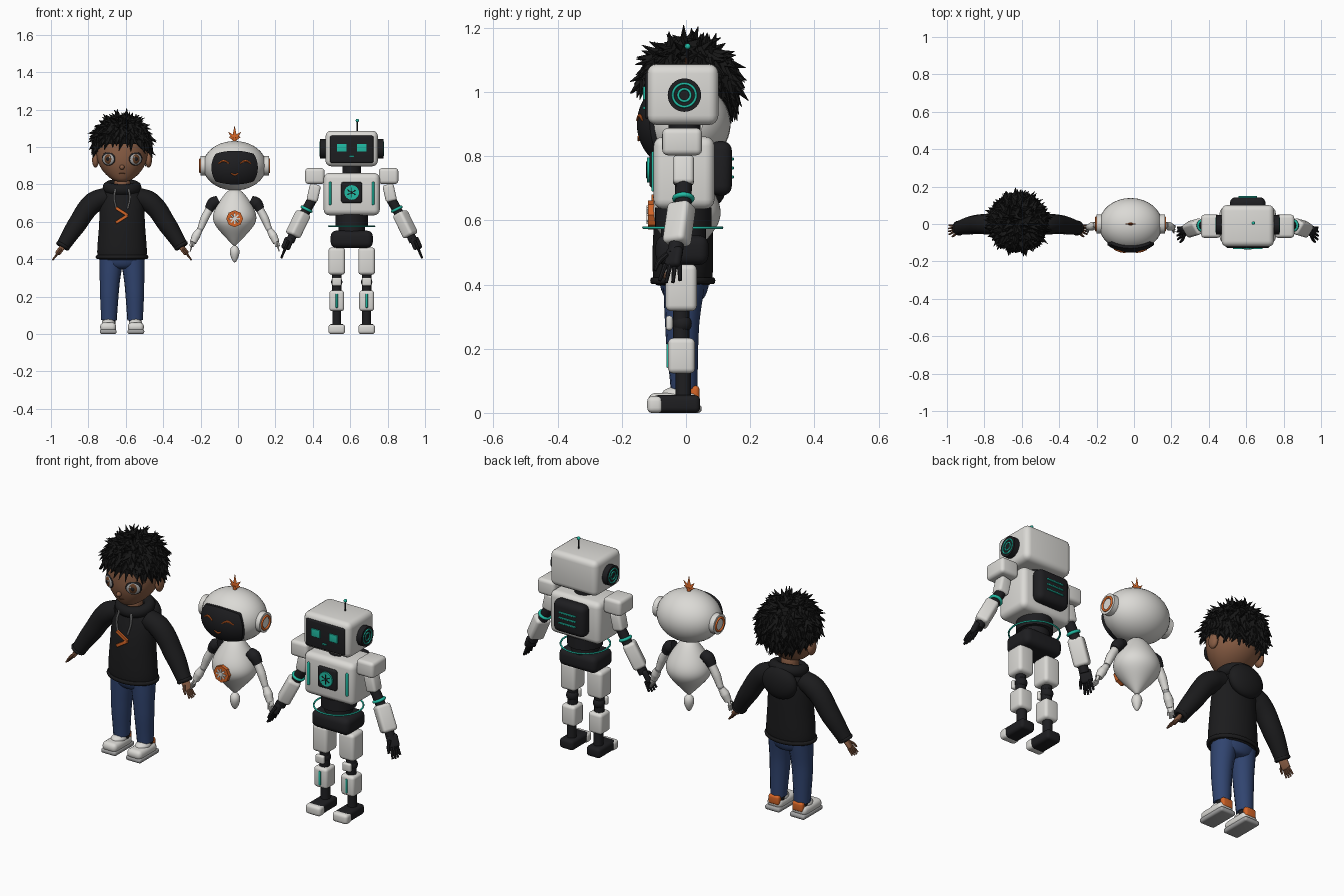
import bpy, bmesh, math, random
from mathutils import Vector, Matrix

random.seed(4)
if "Cube" in bpy.data.objects:
    bpy.data.objects.remove(bpy.data.objects["Cube"])


def colour(name, r, g, b):
    m = bpy.data.materials.new(name)
    m.use_nodes = True
    m.diffuse_color = (r, g, b, 1)
    m.node_tree.nodes["Principled BSDF"].inputs["Base Color"].default_value = (r, g, b, 1)
    return m


white = colour("shell white", .71, .70, .67)
black = colour("panel black", .013, .013, .015)
cloth = colour("hoodie black", .011, .011, .012)
hairc = colour("hair black", .008, .008, .008)
skin = colour("brown skin", .25, .11, .058)
denim = colour("denim blue", .03, .058, .16)
orange = colour("orange", .66, .13, .02)
teal = colour("teal", .015, .5, .37)
grey = colour("grey", .36, .36, .36)
iris = colour("iris brown", .13, .05, .02)


# Turn a bmesh into an object, smooth except at sharp edges
def finish(bm, name, mat, matrix=Matrix(), angle=42, subsurf=0):
    bm.transform(matrix)
    bmesh.ops.recalc_face_normals(bm, faces=bm.faces)
    for f in bm.faces:
        f.smooth = angle > 0
    for e in bm.edges:
        e.smooth = e.calc_face_angle(0) < math.radians(angle)
    me = bpy.data.meshes.new(name)
    bm.to_mesh(me)
    bm.free()
    me.materials.append(mat)
    ob = bpy.data.objects.new(name, me)
    bpy.context.collection.objects.link(ob)
    if subsurf:
        ob.modifiers.new("round", "SUBSURF").levels = subsurf
        ob.modifiers["round"].render_levels = subsurf
    return ob


def box(name, centre, size, mat, r=.015, rot=Matrix()):
    bm = bmesh.new()
    bmesh.ops.create_cube(bm, size=1)
    bmesh.ops.scale(bm, vec=size, verts=bm.verts)
    bmesh.ops.bevel(bm, geom=bm.edges[:], offset=min(r, min(size) * .45), segments=4,
                    profile=.5, affect="EDGES")
    return finish(bm, name, mat, Matrix.Translation(centre) @ rot)


def aim(d):
    return Vector((0, 0, 1)).rotation_difference(Vector(d)).to_matrix().to_4x4()


def beam(name, a, b, w, d, mat, r=.012):
    a, b = Vector(a), Vector(b)
    return box(name, (a + b) / 2, (w, d, (b - a).length), mat, r, aim(b - a))


def ball(name, centre, radii, mat, turn=0):
    bm = bmesh.new()
    bmesh.ops.create_uvsphere(bm, u_segments=32, v_segments=20, radius=1)
    m = Matrix.Translation(centre) @ Matrix.Rotation(turn, 4, "Z") @ Matrix.Diagonal((*radii, 1))
    return finish(bm, name, mat, m)


def disc(name, centre, r, depth, mat, axis=(0, 1, 0), n=32):
    bm = bmesh.new()
    bmesh.ops.create_cone(bm, cap_ends=True, segments=n, radius1=r, radius2=r, depth=depth)
    return finish(bm, name, mat, Matrix.Translation(centre) @ aim(axis))


def ring(name, centre, R, r, mat, axis=(0, 1, 0), squash=1):
    bm = bmesh.new()
    n, k = 40, 10
    rows = []
    for i in range(n):
        a = math.tau * i / n
        rows.append([bm.verts.new(((R + r * math.cos(math.tau * j / k)) * math.cos(a),
                                   (R + r * math.cos(math.tau * j / k)) * math.sin(a) * squash,
                                   r * math.sin(math.tau * j / k))) for j in range(k)])
    for i in range(n):
        p, q = rows[i], rows[(i + 1) % n]
        for j in range(k):
            bm.faces.new((p[j], q[j], q[(j + 1) % k], p[(j + 1) % k]))
    return finish(bm, name, mat, Matrix.Translation(centre) @ aim(axis))


# Smooth tapered tube through points, each with a radius
def tube(name, pts, radii, mat, res=4):
    cu = bpy.data.curves.new(name, "CURVE")
    cu.dimensions, cu.bevel_depth, cu.bevel_resolution = "3D", 1, res
    cu.resolution_u, cu.use_fill_caps = 8, True
    sp = cu.splines.new("BEZIER")
    sp.bezier_points.add(len(pts) - 1)
    for bp, p, r in zip(sp.bezier_points, pts, radii):
        bp.co, bp.radius = p, r
        bp.handle_left_type = bp.handle_right_type = "AUTO"
    tmp = bpy.data.objects.new(name, cu)
    bm = bmesh.new()
    me = tmp.to_mesh()
    bm.from_mesh(me)
    tmp.to_mesh_clear()
    bpy.data.objects.remove(tmp)
    return finish(bm, name, mat)


# Stack of ellipses: (height, half width, half depth, y shift)
def loft(name, x, rings, mat, n=20):
    bm = bmesh.new()
    rows = [[bm.verts.new((x + rx * math.cos(math.tau * i / n), y + ry * math.sin(math.tau * i / n), z))
             for i in range(n)] for z, rx, ry, y in rings]
    for p, q in zip(rows, rows[1:]):
        for i in range(n):
            bm.faces.new((p[i], p[(i + 1) % n], q[(i + 1) % n], q[i]))
    bm.faces.new(rows[0])
    bm.faces.new(rows[-1])
    return finish(bm, name, mat, angle=180, subsurf=2)


# Palm, four fingers side by side in y, and a forward thumb
def hand(name, wrist, d, size, mat):
    w, d = Vector(wrist), Vector(d).normalized()
    side, fwd = Vector((0, 1, 0)), Vector((0, -1, 0))
    beam(name + "_palm", w - d * size * .1, w + d * size * .5, size * .25, size * .52, mat, .02)
    for i in range(4):
        k = i - 1.5
        base = w + d * size * .42 + side * k * size * .13
        tip = w + d * size * (1.0 - .06 * abs(k)) + side * k * size * .19
        tube(f"{name}_finger_{i + 1}", (base, tip), (size * .075, size * .05), mat, 2)
    base = w + d * size * .1 + fwd * size * .2
    tube(name + "_thumb", (base, base + d * size * .25 + fwd * size * .2,
                           base + d * size * .5 + fwd * size * .26),
         (size * .08, size * .075, size * .05), mat, 2)


# ---------- Boy ----------
X = -.62
loft("hoodie_body", X, [(.395, .12, .08, -.01), (.40, .133, .092, -.01), (.45, .137, .097, -.01),
                        (.56, .125, .095, -.01), (.66, .122, .088, -.005), (.73, .118, .074, 0),
                        (.775, .085, .06, 0), (.80, .05, .045, 0)], cloth)
ring("hoodie_hem", (X, -.01, .412), .13, .011, cloth, (0, 0, 1), .72)
ring("hood_collar", (X, .008, .785), .074, .03, cloth, (0, -.22, 1), .9)
ball("hood_back", (X, .085, .73), (.1, .045, .085), cloth)
loft("boy_neck", X, [(.74, .045, .045, 0), (.79, .045, .045, 0), (.87, .045, .045, 0)], skin)
loft("boy_head", X, [(.815, .03, .03, -.05), (.825, .055, .055, -.04), (.86, .098, .094, -.02),
                     (.91, .13, .125, -.008), (.97, .142, .135, 0), (1.04, .137, .13, 0),
                     (1.10, .1, .1, 0), (1.13, .04, .04, 0)], skin)
ball("nose", (X, -.131, .892), (.013, .014, .013), skin)
tube("mouth", ((X - .02, -.107, .862), (X, -.111, .858), (X + .02, -.107, .862)), (.003,) * 3, iris, 2)
for z in (.70,):
    for s in (-1, 1):
        tube("hood_string", ((X + s * .035, -.075, .775), (X + s * .042, -.088, .73),
                             (X + s * .03, -.098, .67)), (.005,) * 3, grey, 2)
for z in (.675, .595):
    beam("chest_chevron", (X - .033, -.102, z), (X + .03, -.102, .635), .016, .012, orange, .002)

for s, side in ((-1, "right"), (1, "left")):
    def P(o, y, z):
        return (X + s * o, y, z)
    ball(side + "_ear", P(.142, .015, .93), (.018, .03, .04), skin)
    t = s * .5
    ball(side + "_eye_rim", P(.072, -.106, .938), (.041, .013, .037), black, t)
    ball(side + "_eye_white", P(.0725, -.109, .936), (.036, .013, .032), grey, t)
    ball(side + "_iris", P(.0725, -.112, .936), (.026, .013, .028), iris, t)
    ball(side + "_pupil", P(.073, -.1155, .936), (.014, .012, .015), black, t)
    ball(side + "_eye_glint", P(.066, -.1265, .945), (.005, .004, .005), white, t)
    tube(side + "_sleeve", (P(.08, 0, .735), P(.15, 0, .705), P(.245, -.005, .58), P(.318, -.022, .468)),
         (.05, .056, .05, .037), cloth)
    ring(side + "_cuff", P(.316, -.022, .472), .029, .011, cloth, (s * .5, -.1, -.85))
    hand(side + "_hand", P(.322, -.022, .46), (s * .6, -.12, -.78), .085, skin)
    # Legs and shoes
    tube(side + "_jean_leg", (P(.056, -.005, .42), P(.066, -.012, .27), P(.07, -.006, .075)),
         (.066, .053, .042), denim)
    disc(side + "_sock", P(.07, 0, .07), .034, .06, black, (0, 0, 1))
    box(side + "_sole", P(.074, -.035, .013), (.09, .168, .026), grey, .012)
    box(side + "_shoe_upper", P(.074, -.04, .037), (.086, .155, .05), white, .022)
    ball(side + "_shoe_tongue", P(.072, -.025, .058), (.036, .05, .024), white)
    box(side + "_heel_tab", P(.071, .027, .06), (.064, .03, .05), orange, .012)
loft("jean_hips", X, [(.345, .05, .045, 0), (.36, .1, .066, -.005), (.40, .122, .08, -.005),
                      (.45, .12, .08, -.005)], denim)

# Hair: a cap above the slanted hairline, covered in spiky locks
C, R = Vector((X, .008, 1.015)), Vector((.147, .148, .14))


def above(p, drop=0):
    return p.z > .975 - .4 * p.y - drop


bm = bmesh.new()
bmesh.ops.create_uvsphere(bm, u_segments=32, v_segments=24, radius=1)
bm.transform(Matrix.Translation(C) @ Matrix.Diagonal((*R, 1)))
bmesh.ops.delete(bm, geom=[v for v in bm.verts if not above(v.co, .02)], context="VERTS")
finish(bm, "hair_cap", hairc)
bm = bmesh.new()
count = 620
for i in range(count):
    h = 1 - 2 * (i + .5) / count
    a = i * math.pi * (3 - math.sqrt(5))
    n = Vector((math.cos(a), math.sin(a), 0)) * math.sqrt(1 - h * h) + Vector((0, 0, h))
    p = C + n * R
    if above(p):
        down = Vector((0, 0, -1)) + n * n.z
        d = (down + n * .32 + Vector([random.uniform(-.5, .5) for _ in range(3)])).normalized()
        L = random.uniform(.045, .07)
        bmesh.ops.create_cone(bm, segments=4, radius1=.017, radius2=.001, depth=L, cap_ends=True,
                              matrix=Matrix.Translation(p + d * L * .35) @ aim(d))
finish(bm, "hair_locks", hairc, angle=0)

# ---------- Floating robot ----------
X, Z = -.018, .9
ball("float_head", (X, -.003, Z), (.17, .142, .132), white)


def dome(x, z, out=0):
    k = max(.02, 1 - (x / .182) ** 2 - (z / .15) ** 2)
    return Vector((X + x, -.003 - (.15 + out) * math.sqrt(k), Z + z))


bm = bmesh.new()
bmesh.ops.create_grid(bm, x_segments=24, y_segments=24, size=1)
for v in bm.verts:
    u, w = v.co.x, v.co.y
    v.co = dome(.124 * u * math.sqrt(1 - .33 * w * w), .09 * w * math.sqrt(1 - .33 * u * u) - .01)
edge = bmesh.ops.extrude_face_region(bm, geom=bm.faces[:])["geom"]
for v in edge:
    if isinstance(v, bmesh.types.BMVert):
        v.co.y += .04
finish(bm, "float_visor", black)
for s in (-1, 1):
    tube("float_eye", [dome(s * .058 + o, .018 + h, .002) for o, h in ((-.029, -.006), (0, .008), (.029, -.006))],
         (.003, .006, .003), orange, 2)
tube("float_mouth", [dome(o, h - .044, .002) for o, h in ((-.02, .004), (0, -.005), (.02, .004))],
     (.003, .005, .003), orange, 2)
# Leafy tuft
for lean, L in ((0, .07), (-.75, .05), (.75, .05), (-1.3, .034), (1.3, .034)):
    bm = bmesh.new()
    bmesh.ops.create_cone(bm, segments=8, radius1=.015, radius2=.001, depth=L, cap_ends=True)
    finish(bm, "tuft_leaf", orange, Matrix.Translation((X, 0, 1.045)) @ Matrix.Diagonal((1, .4, 1, 1))
           @ Matrix.Rotation(lean, 4, "Y") @ Matrix.Translation((0, 0, L * .45)))
disc("tuft_stem", (X, 0, 1.035), .009, .03, orange, (0, 0, 1))
loft("float_body", X, [(z, r, r * .93, 0) for z, r in
                       ((.775, .025), (.755, .05), (.71, .083), (.66, .113), (.615, .122), (.575, .104),
                        (.53, .062), (.49, .024), (.472, .006))], white)
loft("float_tail", X, [(z, r, r, 0) for z, r in
                       ((.383, .004), (.395, .014), (.425, .026), (.45, .027), (.468, .016), (.474, .006))], white)
disc("float_emblem", (X, -.108, .617), .045, .022, orange, n=8)
for i in range(4):
    a = math.pi * i / 4
    v = Vector((math.cos(a), 0, math.sin(a))) * .029
    c = Vector((X, -.12, .617))
    beam("emblem_petal", c - v, c + v, .008, .006, white, .001)
for s, side in ((-1, "right"), (1, "left")):
    def P(o, y, z):
        return (X + s * o, y, z)
    disc(f"float_{side}_ear", P(.165, 0, Z), .052, .036, white, (1, 0, 0))
    ring(f"float_{side}_ear_ring", P(.184, 0, Z), .034, .006, orange, (1, 0, 0))
    tube(f"float_{side}_shoulder", (P(.085, 0, .715), P(.115, 0, .70), P(.138, 0, .665)), (.026, .032, .024), black)
    tube(f"float_{side}_upper_arm", (P(.13, 0, .675), P(.16, -.003, .62), P(.182, -.005, .565)),
         (.021, .022, .017), white)
    ball(f"float_{side}_elbow", P(.185, -.006, .56), (.016,) * 3, grey)
    tube(f"float_{side}_forearm", (P(.188, -.006, .555), P(.206, -.012, .525), P(.222, -.018, .49)),
         (.017, .023, .018), white)
    hand(f"float_{side}_hand", P(.223, -.018, .495), (s * .25, -.1, -.9), .058, white)

# ---------- Boxy robot ----------
X = .608
box("box_head", (X, -.01, .992), (.28, .222, .19), white, .03)
box("face_plate", (X, -.118, .988), (.232, .02, .146), black, .02)
for s in (-1, 1):
    box("square_eye", (X + s * .053, -.13, .996), (.052, .008, .042), teal, .002)
box("small_mouth", (X, -.13, .95), (.024, .008, .008), teal, .002)
tube("antenna", ((X + .03, .005, 1.08), (X + .03, .005, 1.135)), (.004,) * 2, black, 2)
ball("antenna_tip", (X + .03, .005, 1.142), (.009,) * 3, teal)
disc("box_neck", (X, -.005, .88), .05, .07, black, (0, 0, 1))
box("box_torso", (X, -.006, .748), (.3, .19, .226), white, .03)
box("chest_panel", (X, -.102, .757), (.112, .024, .112), black, .018)
disc("chest_light", (X, -.116, .757), .039, .012, teal)
for i in range(3):
    a = math.pi * i / 3
    v = Vector((math.sin(a), 0, math.cos(a))) * .026
    c = Vector((X, -.122, .757))
    beam("light_spoke", c - v, c + v, .005, .004, black, .001)
box("backpack", (X, .108, .762), (.19, .07, .17), black, .03)
for i in range(3):
    box("backpack_slat", (X, .145, .735 + i * .028), (.1, .008, .009), teal, .003)
disc("waist", (X, -.008, .61), .088, .06, black, (0, 0, 1))
disc("waist_core", (X, -.008, .565), .07, .07, black, (0, 0, 1))
ring("hover_ring", (X, -.01, .577), .122, .0045, teal, (0, 0, 1))
box("pelvis", (X, -.012, .507), (.225, .165, .092), black, .03)
for s, side in ((-1, "right"), (1, "left")):
    def P(o, y, z):
        return (X + s * o, y, z)
    box(f"chest_strip_{side}", P(.115, -.102, .752), (.013, .012, .125), teal, .005)
    disc(f"box_{side}_ear", P(.152, -.005, Z + .09), .052, .034, black, (1, 0, 0))
    for r in (.036, .019):
        ring(f"ear_ring_{side}", P(.169, -.005, Z + .09), r, .004, teal, (1, 0, 0))
    box(f"shoulder_{side}", P(.197, -.012, .845), (.104, .124, .085), white, .018)
    beam(f"upper_arm_{side}", P(.193, -.008, .80), P(.213, -.008, .71), .06, .066, white, .014)
    tube(f"elbow_{side}", (P(.205, -.008, .73), P(.225, -.008, .695), P(.255, -.01, .64)), (.026,) * 3, black)
    ring(f"elbow_ring_{side}", P(.241, -.008, .668), .027, .008, teal, (s * .45, 0, -.9))
    beam(f"forearm_{side}", P(.256, -.012, .65), P(.317, -.03, .525), .066, .078, white, .016)
    tube(f"wrist_{side}", (P(.31, -.028, .54), P(.33, -.034, .495)), (.024, .024), black)
    hand(f"box_hand_{side}", P(.335, -.035, .505), (s * .38, -.15, -.9), .112, black)
    # Legs
    box(f"thigh_{side}", P(.08, -.015, .39), (.09, .098, .146), white, .018)
    tube(f"knee_{side}", (P(.08, -.015, .33), P(.08, -.015, .21)), (.026, .026), black)
    ball(f"knee_joint_{side}", P(.08, -.012, .278), (.03,) * 3, black)
    box(f"kneecap_{side}", P(.08, -.052, .28), (.052, .022, .046), white, .01)
    box(f"shin_{side}", P(.08, -.014, .178), (.08, .084, .11), white, .016)
    box(f"shin_strip_{side}", P(.08, -.056, .178), (.013, .01, .075), teal, .004)
    disc(f"ankle_{side}", P(.08, -.008, .09), .024, .09, black, (0, 0, 1))
    box(f"foot_{side}", P(.08, -.03, .028), (.082, .148, .054), black, .016)
    box(f"toe_cap_{side}", P(.08, -.096, .026), (.09, .05, .052), white, .016)
